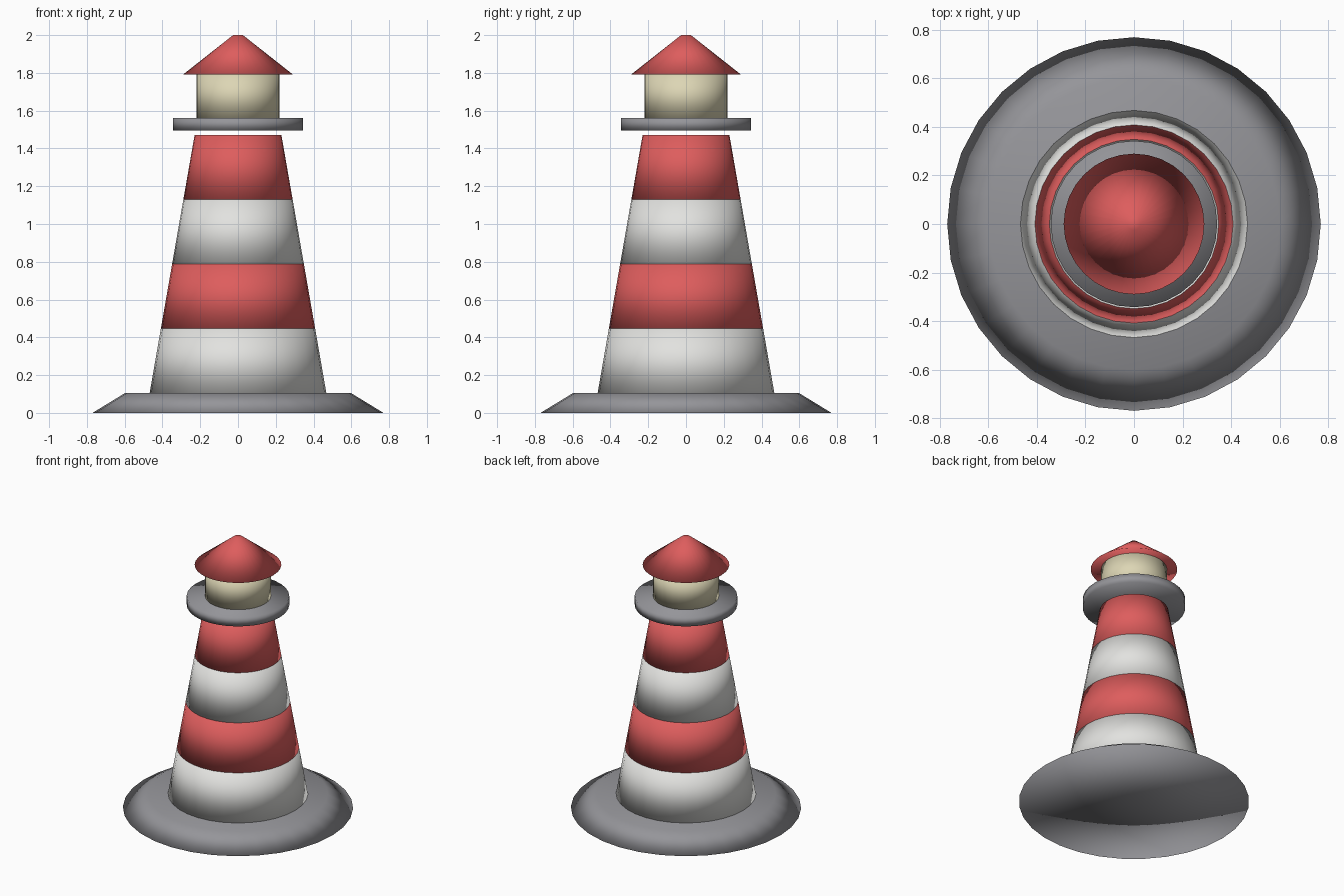
import bpy

if "Cube" in bpy.data.objects:
    bpy.data.objects.remove(bpy.data.objects["Cube"])

SIDES = 32


def material(name, rgb):
    m = bpy.data.materials.new(name)
    m.diffuse_color = (*rgb, 1.0)
    m.use_nodes = True
    m.node_tree.nodes["Principled BSDF"].inputs["Base Color"].default_value = m.diffuse_color
    return m


RED = material("red paint", (0.73, 0.11, 0.11))
WHITE = material("white paint", (0.76, 0.76, 0.74))
GREY = material("grey stone", (0.30, 0.30, 0.32))
CREAM = material("cream lantern glass", (0.72, 0.67, 0.46))


def frustum(name, z0, z1, r0, r1, mat):
    """Closed, softly shaded round section between two heights."""
    bpy.ops.mesh.primitive_cone_add(vertices=SIDES, radius1=r0, radius2=r1,
                                    depth=z1 - z0, end_fill_type='TRIFAN',
                                    location=(0, 0, (z0 + z1) / 2))
    ob = bpy.context.object
    ob.name = name
    ob.data.materials.append(mat)
    bpy.ops.object.shade_smooth()
    return ob


# Sloped stone footing
frustum("base", 0.0, 0.104, 0.77, 0.60, GREY)

# Tapered tower in four alternating stripes
Z0, Z1, R0, R1 = 0.104, 1.47, 0.468, 0.23
for i in range(4):
    a, b = i / 4, (i + 1) / 4
    frustum(f"tower_stripe_{i + 1}",
            Z0 + (Z1 - Z0) * a, Z0 + (Z1 - Z0) * b,
            R0 + (R1 - R0) * a, R0 + (R1 - R0) * b,
            RED if i % 2 else WHITE)

# Gallery disc, lantern room and conical roof
frustum("gallery", 1.496, 1.562, 0.343, 0.343, GREY)
frustum("lantern_room", 1.562, 1.792, 0.22, 0.22, CREAM)
frustum("roof", 1.792, 2.0, 0.29, 0.026, RED)
